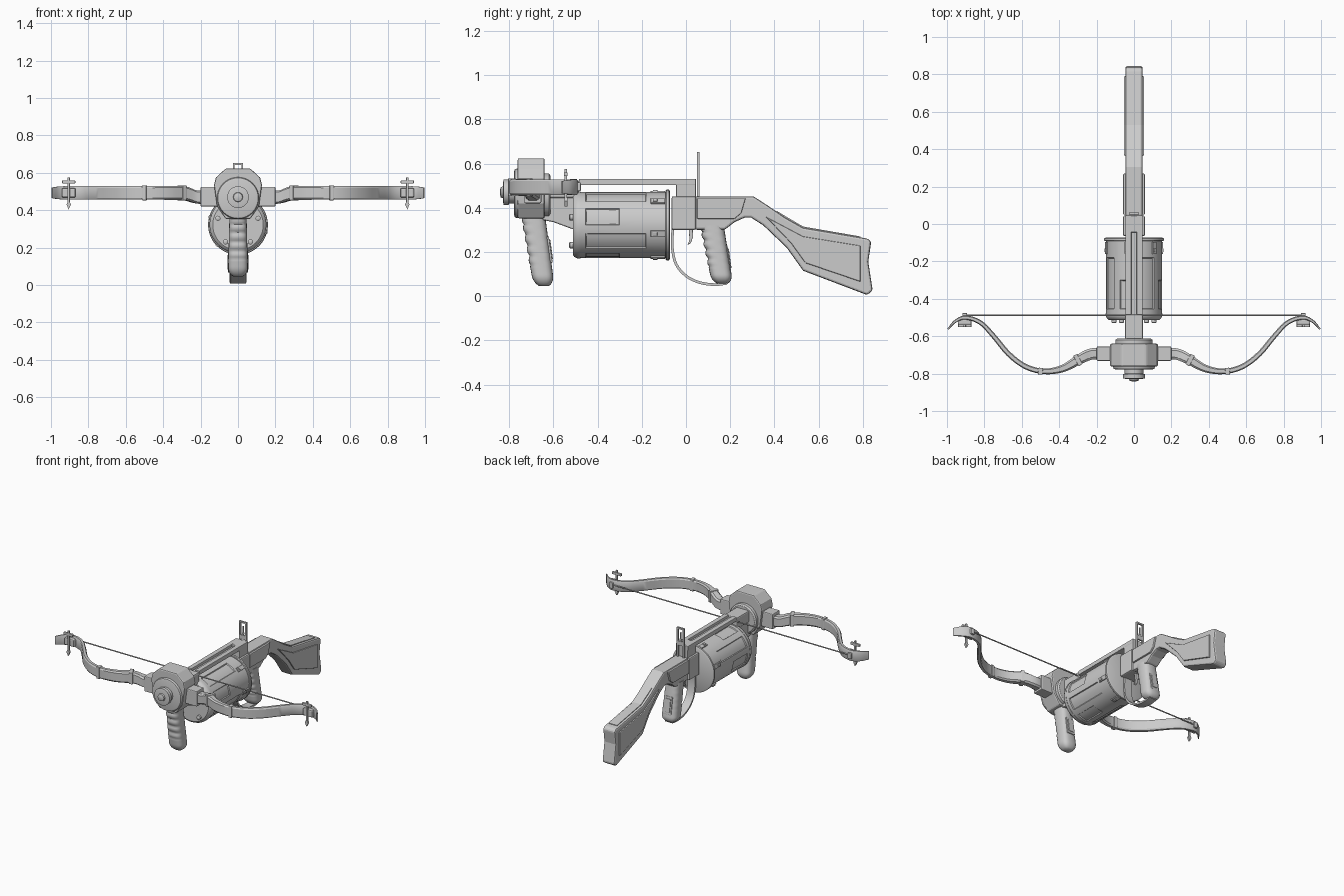
import bpy, bmesh, math
from mathutils import Vector, Matrix

if "Cube" in bpy.data.objects:
    bpy.data.objects.remove(bpy.data.objects["Cube"])

def finish(name, bm, bevel=0, smooth=None, mirror=False):
    bmesh.ops.recalc_face_normals(bm, faces=bm.faces)
    me = bpy.data.meshes.new(name)
    bm.to_mesh(me)
    bm.free()
    ob = bpy.data.objects.new(name, me)
    bpy.context.collection.objects.link(ob)
    if smooth:
        me.shade_smooth()
        me.set_sharp_from_angle(angle=math.radians(smooth))
    if bevel:
        m = ob.modifiers.new("bevel", 'BEVEL')
        m.width, m.segments, m.limit_method = bevel, 2, 'ANGLE'
        m.angle_limit = math.radians(35)
    if mirror:
        ob.modifiers.new("mirror", 'MIRROR')
    return ob

def rings(name, loops, bevel=0, smooth=None, mirror=False, closed=False):
    """Skin a list of equal-length vertex loops."""
    bm = bmesh.new()
    vs = [[bm.verts.new(p) for p in lp] for lp in loops]
    n = len(vs[0])
    for a, b in zip(vs, vs[1:]):
        for i in range(n):
            j = (i + 1) % n
            bm.faces.new((a[i], a[j], b[j], b[i]))
    bm.faces.new(vs[0])
    bm.faces.new(vs[-1][::-1])
    return finish(name, bm, bevel, smooth, mirror)

def side_prism(name, yz, x0, x1, bevel=0, mirror=False):
    return rings(name, [[(x, y, z) for y, z in yz] for x in (x0, x1)], bevel, None, mirror)

def front_prism(name, xz, y0, y1, bevel=0):
    return rings(name, [[(x, y, z) for x, z in xz] for y in (y0, y1)], bevel)

def box(name, x, y, z, bevel=0, mirror=False):
    return side_prism(name, [(y[0], z[0]), (y[1], z[0]), (y[1], z[1]), (y[0], z[1])], x[0], x[1], bevel, mirror)

def lathe_y(name, yr, cx, cz, n=32, mirror=False):
    """Turned part along y from (y, radius) pairs."""
    return rings(name, [[(cx + r * math.cos(2 * math.pi * i / n), y, cz + r * math.sin(2 * math.pi * i / n))
                         for i in range(n)] for y, r in yr], 0, 35, mirror)

def spline(pts, steps=5):
    """Catmull-Rom through tuples of any size."""
    ps = [Vector(p) for p in pts]
    ps = [2 * ps[0] - ps[1]] + ps + [2 * ps[-1] - ps[-2]]
    out = []
    for a, b, c, d in zip(ps, ps[1:], ps[2:], ps[3:]):
        for k in range(steps):
            t = k / steps
            out.append(0.5 * (2 * b + (c - a) * t + (2 * a - 5 * b + 4 * c - d) * t * t
                              + (3 * b - a - 3 * c + d) * t ** 3))
    return out + [ps[-2]]

# Shoulder stock with wrist, raised side panels and top inlay
stock = [(.04, .452), (.305, .452), (.37, .41), (.45, .355), (.53, .31), (.825, .26), (.838, .245),
         (.825, .155), (.845, .025), (.82, .005), (.53, .115), (.455, .22), (.35, .32),
         (.295, .355), (.265, .355), (.22, .335), (.175, .30), (.04, .30)]
side_prism("stock", stock, -.046, .046, .01)
panel = [(.36, .36), (.53, .27), (.79, .228), (.79, .065), (.54, .15), (.475, .24)]
side_prism("stock_side_panel", panel, .04, .054, .005, True)
side_prism("stock_top_inlay", [(.41, .375), (.53, .306), (.79, .262), (.79, .27), (.53, .315), (.41, .386)], -.03, .03)

# Receiver, side cheeks and top block
box("receiver", (-.058, .058), (-.065, .045), (.30, .452), .008)
side_prism("receiver_cheek", [(.05, .443), (.27, .443), (.25, .375), (.22, .35), (.05, .35)], .04, .058, .004, True)
box("rail_block", (-.045, .045), (-.045, .045), (.445, .53), .004)

# Bolt rail: plate with two guides forming a groove
box("rail_plate", (-.045, .045), (-.49, .0), (.503, .513))
box("rail_guide", (.014, .046), (-.485, .045), (.503, .531), .003, True)

# Rear ladder sight and its pin
box("sight_post", (.018, .028), (.05, .062), (.445, .652), 0, True)
box("sight_top_bar", (-.028, .028), (.05, .062), (.642, .652))
box("sight_middle_bar", (-.028, .028), (.05, .062), (.53, .56))
front_prism("sight_pin", [(0, .545), (.008, .575), (.003, .575), (.003, .62), (-.003, .62), (-.003, .575), (-.008, .575)], .053, .059)

# Magazine drum with recessed panels around the wall
CZ, R, N = .322, .15, 48
bm = bmesh.new()
ys = [-.49, -.455, -.32, -.30, -.20, -.18, -.09]
vs = [[bm.verts.new((R * math.cos(2 * math.pi * i / N), y, CZ + R * math.sin(2 * math.pi * i / N)))
       for i in range(N)] for y in ys]
groups = {}
for k in range(len(ys) - 1):
    for i in range(N):
        j = (i + 1) % N
        f = bm.faces.new((vs[k][i], vs[k][j], vs[k + 1][j], vs[k + 1][i]))
        sector, pos = divmod(i, 6)
        if pos < 4 and 1 <= k <= 4 and (k in (1, 2) or sector % 2):
            groups.setdefault(sector, []).append(f)
bm.faces.new(vs[0])
bm.faces.new(vs[-1])
bmesh.ops.recalc_face_normals(bm, faces=bm.faces)
for g in groups.values():
    bmesh.ops.inset_region(bm, faces=g, thickness=.004, depth=-.006)
finish("magazine_drum", bm, 0, 30)
lathe_y("drum_rear_plate", [(-.092, .156), (-.088, .16), (-.077, .16), (-.072, .15)], 0, CZ, 48)
lathe_y("drum_front_plate", [(-.512, .135), (-.505, .145), (-.49, .152), (-.478, .152)], 0, CZ, 48)
for k in range(5):
    a = math.radians(18 + 72 * k)
    lathe_y("drum_bolt", [(-.53, .007), (-.526, .014), (-.508, .014)], .113 * math.cos(a), CZ + .113 * math.sin(a), 12)
for k in range(6):
    a = math.radians(45 + 60 * k)
    for nm, y0, y1, h, w in (("drum_latch", -.16, -.095, .157, .014), ("drum_latch_knob", -.15, -.13, .163, .008)):
        ob = box(nm, (.13, h), (y0, y1), (-w, w), .002)
        ob.matrix_world = Matrix.Translation((0, 0, CZ)) @ Matrix.Rotation(-a, 4, 'Y')

# Front beam and angled bracket
box("front_beam", (-.048, .048), (-.65, -.485), (.445, .525), .008)
side_prism("drum_bracket", [(-.65, .45), (-.505, .46), (-.505, .30), (-.60, .335), (-.65, .345)], -.04, .04, .006)

# Bow housing, face disc and hub
half = [(.065, .624), (.118, .575), (.128, .535), (.112, .42), (.065, .352)]
front_prism("bow_housing", half + [(-x, z) for x, z in half[::-1]], -.762, -.64, .008)
lathe_y("housing_face_disc", [(-.778, .098), (-.775, .108), (-.765, .112), (-.755, .112)], 0, .465, 40)
lathe_y("housing_rear_disc", [(-.645, .10), (-.62, .10), (-.613, .09)], 0, .455, 40)
lathe_y("hub", [(-.828, .045), (-.825, .058), (-.803, .058), (-.80, .05), (-.77, .05)], 0, .47)
lathe_y("hub_bolt", [(-.842, .01), (-.838, .024), (-.82, .028)], 0, .47, 12)
box("limb_socket", (.10, .20), (-.732, -.655), (.42, .525), .006, True)

# Recurve limbs: x, y, centre z, half thickness, half height
path = spline([(.19, -.693, .468, .03, .036), (.235, -.697, .474, .03, .035), (.29, -.722, .491, .027, .037),
               (.38, -.772, .493, .02, .037), (.48, -.788, .493, .015, .036), (.58, -.762, .493, .014, .036),
               (.67, -.695, .493, .014, .036), (.75, -.60, .493, .013, .036), (.82, -.528, .493, .012, .036),
               (.90, -.50, .493, .011, .036), (.955, -.52, .493, .008, .034), (.995, -.562, .493, .004, .028)])
loops = []
for i, p in enumerate(path):
    a, b = path[max(i - 1, 0)], path[min(i + 1, len(path) - 1)]
    t = Vector((b[0] - a[0], b[1] - a[1])).normalized()
    nx, ny, th, h = -t.y, t.x, p[3], p[4]
    loops.append([(p[0] + u * th * nx, p[1] + u * th * ny, p[2] + v * h)
                  for u, v in ((1, .75), (.6, 1), (-.6, 1), (-1, .75), (-1, -.75), (-.6, -1), (.6, -1), (1, -.75))])
rings("bow_limb", loops, 0, 30, True)
for s in (-1, 1):
    for x, y, w in ((.30, -.727, .031), (.50, -.787, .018)):
        ob = box("limb_band", (-.012, .012), (-w, w), (-.04, .04), .003)
        ob.matrix_world = Matrix.Translation((s * x, y, .493)) @ Matrix.Rotation(-s * (.5 if x < .4 else -.1), 4, 'Z')

# Limb tip fittings: clamp, cross finial, pointed drop
box("tip_clamp", (.868, .942), (-.54, -.507), (.468, .518), .008, True)
box("tip_nock", (.892, .918), (-.51, -.476), (.475, .515), .005, True)
box("finial_stem", (.899, .911), (-.55, -.538), (.43, .576), .002, True)
box("finial_bar", (.87, .94), (-.552, -.536), (.543, .56), .003, True)
front = [(.905, .405), (.917, .43), (.91, .445), (.90, .445), (.893, .43)]
for s in (-1, 1):
    front_prism("drop_point", [(s * x, z) for x, z in front], -.551, -.537)

# Bowstring
rings("bowstring", [[(x, -.488 + .004 * math.cos(a), .498 + .004 * math.sin(a))
                     for a in [k * math.pi / 3 for k in range(6)]] for x in (-.905, .905)], 0, 70)

# Pistol grips with finger grooves and a rear hatch
def grip(name, dy, ztop, zbot, wide):
    loops, n = [], 36
    for i in range(n + 1):
        t = i / n
        z = ztop + (zbot - ztop) * t
        f, b = dy - .055 + .055 * t, dy + .053 + .042 * t
        if .1 < t < .72:
            f += .009 * abs(math.sin((t - .1) / .62 * 4 * math.pi)) * -1 + .007
        e = max(0, (t - .84) / .16)
        k = math.sqrt(max(.0, 1 - e * e * .8))
        cy, hy, hx = (f + b) / 2, (b - f) / 2 * k, (wide + .008 * t) * k
        ring = []
        for q in range(24):
            c, s = math.cos(q * math.pi / 12), math.sin(q * math.pi / 12)
            ring.append((hx * math.copysign(abs(c) ** .7, c), cy + hy * math.copysign(abs(s) ** .7, s), z))
        loops.append(ring)
    rings(name, loops, 0, 45)
    for nm, w, h, d in (("frame", .028, .06, .006), ("hatch", .018, .045, .01)):
        ob = box(name + "_" + nm, (-w, w), (-.01, d), (-h, h), .003)
        ob.matrix_world = Matrix.Translation((0, dy + .072, ztop - .15)) @ Matrix.Rotation(.14, 4, 'X')

grip("fore_grip", -.69, .36, .045, .046)
grip("rear_grip", .118, .32, .055, .05)

# Trigger and curved guard
guard = spline([(-.06, .305), (-.062, .22), (-.045, .145), (0, .092), (.06, .062), (.13, .052), (.185, .058)], 4)
strip = [(p[0], p[1]) for p in guard]
loops = []
for i, p in enumerate(guard):
    t = (guard[min(i + 1, len(guard) - 1)] - guard[max(i - 1, 0)]).normalized()
    loops.append([(x, p[0] - u * t.y * .006, p[1] + u * t.x * .006) for x, u in ((-.028, -1), (.028, -1), (.028, 1), (-.028, 1))])
rings("trigger_guard", loops, 0, 35)
side_prism("trigger", [(.012, .31), (.03, .31), (.032, .27), (.022, .24), (.006, .23), (.016, .255)], -.01, .01, .002)
